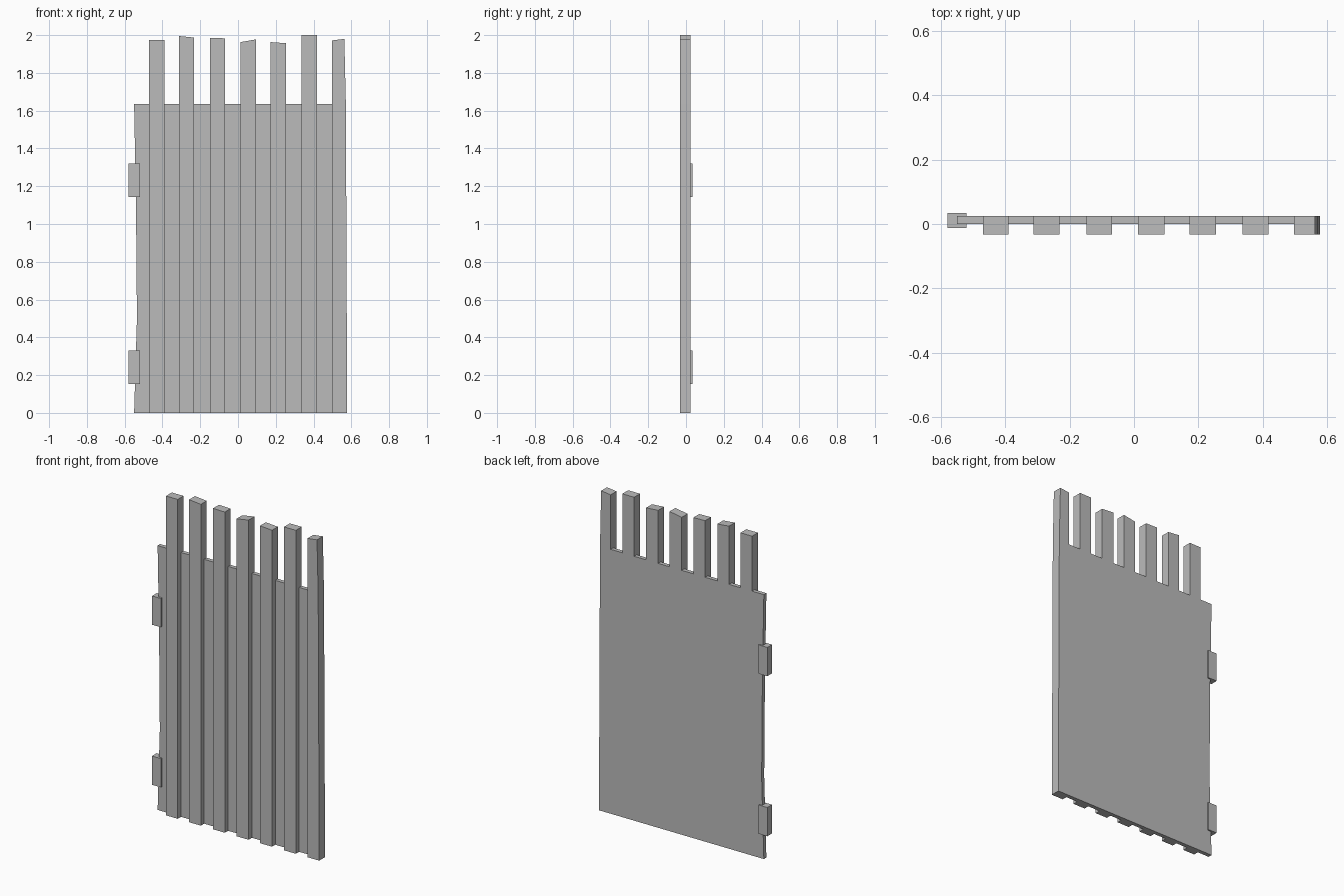
import bpy
import bmesh

cube = bpy.data.objects.get("Cube")
if cube:
    bpy.data.objects.remove(cube)

grey = bpy.data.materials.new("plain_grey")
grey.use_nodes = True
grey.diffuse_color = (0.5, 0.5, 0.5, 1)
grey.node_tree.nodes["Principled BSDF"].inputs["Base Color"].default_value = (0.5, 0.5, 0.5, 1)


def extrude_outline(name, outline, front, back):
    """Extrude an (x, z) outline from y = front to y = back."""
    bm = bmesh.new()
    face = bm.faces.new([bm.verts.new((x, front, z)) for x, z in outline])
    result = bmesh.ops.extrude_face_region(bm, geom=[face])
    moved = [v for v in result["geom"] if isinstance(v, bmesh.types.BMVert)]
    bmesh.ops.translate(bm, verts=moved, vec=(0, back - front, 0))
    bmesh.ops.recalc_face_normals(bm, faces=bm.faces)
    mesh = bpy.data.meshes.new(name)
    bm.to_mesh(mesh)
    bm.free()
    mesh.materials.append(grey)
    obj = bpy.data.objects.new(name, mesh)
    bpy.context.collection.objects.link(obj)
    return obj


FRONT, MIDDLE, BACK = -0.032, 0.0, 0.025
SHOULDER = 1.635

# Tall planks: left x, right x, top left z, top right z, top right x
planks = [
    (-0.47, -0.39, 1.975, 1.975, -0.39),
    (-0.312, -0.232, 1.995, 1.987, -0.232),
    (-0.148, -0.068, 1.985, 1.983, -0.068),
    (0.012, 0.095, 1.963, 1.977, 0.095),
    (0.173, 0.255, 1.963, 1.957, 0.255),
    (0.337, 0.418, 2.0, 2.0, 0.418),
    (0.498, 0.578, 1.972, 1.98, 0.563),
]

# Raised front planks
for i, (left, right, top_l, top_r, top_x) in enumerate(planks):
    shoulder_x = right if top_x == right else 0.571
    extrude_outline(f"front_plank_{i + 1}",
                    [(left, 0), (right, 0), (shoulder_x, SHOULDER),
                     (top_x, top_r), (left, top_l)], FRONT, MIDDLE)

# Backing panel with a worn hinge edge and a comb-shaped top
outline = [(0.578, 0), (-0.55, 0), (-0.535, 0.5), (-0.54, 1.1), (-0.55, SHOULDER)]
for left, right, top_l, top_r, top_x in planks:
    end_x = right if top_x == right else 0.571
    outline += [(left, SHOULDER), (left, top_l), (top_x, top_r), (end_x, SHOULDER)]
extrude_outline("backing_panel", outline, MIDDLE, BACK)

# Hinge blocks
for name, low in (("lower_hinge", 0.152), ("upper_hinge", 1.142)):
    high = low + 0.178
    extrude_outline(name, [(-0.58, low), (-0.52, low), (-0.52, high), (-0.58, high)],
                    -0.012, 0.034)
